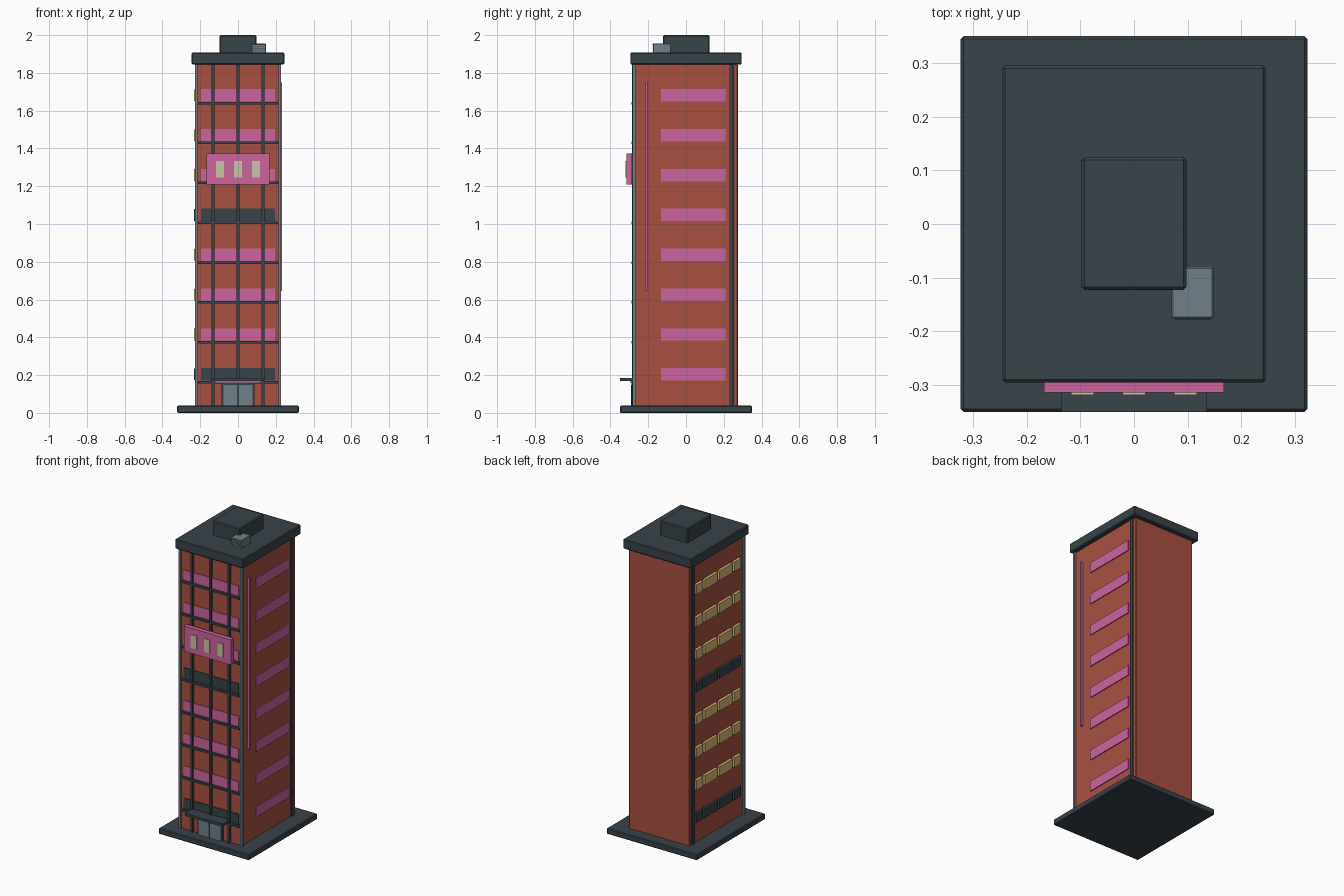
import bpy
import bmesh
from mathutils import Matrix, Vector

cube = bpy.data.objects.get("Cube")
if cube:
    bpy.data.objects.remove(cube, do_unlink=True)


def material(name, hex_code):
    rgb = [int(hex_code[i:i + 2], 16) / 255 for i in (0, 2, 4)]
    lin = [c / 12.92 if c < 0.04 else ((c + 0.055) / 1.055) ** 2.4 for c in rgb]
    m = bpy.data.materials.new(name)
    m.use_nodes = True
    m.diffuse_color = (*lin, 1)
    m.node_tree.nodes["Principled BSDF"].inputs["Base Color"].default_value = (*lin, 1)
    return m


BRICK = material("brick red", "A95042")
SLATE = material("dark slate", "384349")
PINK = material("pink", "CC659E")
CREAM = material("cream light", "CBC5A4")
YELLOW = material("warm window", "DDB876")
GLASS = material("grey glass", "71808A")


def boxes(name, mat, spans, bevel=0):
    """One object made of boxes, each given as x, y and z ranges."""
    bm = bmesh.new()
    for span in spans:
        mid = Vector([(a + b) / 2 for a, b in span])
        size = Vector([b - a for a, b in span])
        bmesh.ops.create_cube(bm, size=1, matrix=Matrix.LocRotScale(mid, None, size))
    mesh = bpy.data.meshes.new(name)
    bm.to_mesh(mesh)
    bm.free()
    mesh.materials.append(mat)
    obj = bpy.data.objects.new(name, mesh)
    bpy.context.collection.objects.link(obj)
    if bevel:
        mod = obj.modifiers.new("Bevel", "BEVEL")
        mod.width = bevel
        mod.segments = 1
    return obj


def around(c, width):
    return (c - width / 2, c + width / 2)


HALF = 0.217          # half width of the tower
FRONT = -0.27         # front wall
TOP = 1.845
FLOORS = [0.204 + 0.211 * i for i in range(8)]
DARK_FLOORS = (0, 4)

# Ground slab, tower and roof
boxes("base_slab", SLATE, [[(-0.323, 0.323), (-0.35, 0.35), (0, 0.038)]], 0.005)
boxes("tower_body", BRICK, [[(-HALF, HALF), (FRONT, 0.25), (0.01, TOP)]])
boxes("back_wall", BRICK, [[(-HALF, HALF), (0.25, 0.275), (0.03, TOP)]], 0.004)
boxes("roof_slab", SLATE, [[(-0.245, 0.245), (-0.295, 0.295), (TOP, 1.907)]], 0.005)
boxes("roof_house", SLATE, [[(-0.098, 0.098), (-0.123, 0.125), (1.9, 2.0)]], 0.006)

# Corner posts
boxes("front_corner_posts", GLASS,
      [[around(s * 0.221, 0.014), (-0.283, FRONT + 0.002), (0.038, TOP)] for s in (-1, 1)])
boxes("back_corner_posts", SLATE,
      [[around(s * 0.216, 0.014), (0.228, 0.25), (0.038, TOP)] for s in (-1, 1)])

# Front grid of mullions and ledges
boxes("front_mullions", SLATE,
      [[around(x, 0.015), (-0.285, FRONT), (0.038, TOP)] for x in (-0.132, 0, 0.132)])
boxes("front_ledges", SLATE,
      [[(-0.213, 0.213), (-0.288, FRONT), around(z - 0.041, 0.013)] for z in FLOORS])

# Window bands on each floor
for i, z in enumerate(FLOORS):
    dark = i in DARK_FLOORS
    height = around(z, 0.066)
    boxes(f"front_band_{i + 1}", SLATE if dark else PINK,
          [[(-0.196, 0.196), (-0.276, FRONT), height]])
    boxes(f"left_side_band_{i + 1}", PINK,
          [[(HALF, HALF + 0.006), (-0.133, 0.212), height]])
    panes = [(-0.23, -0.16), (-0.14, -0.01), (0.01, 0.14), (0.16, 0.225)]
    boxes(f"right_side_windows_{i + 1}", SLATE if dark else YELLOW,
          [[(-0.234, -HALF), pane, around(z, 0.062)] for pane in panes])

# Slim strip running up the left side
boxes("side_strip", PINK, [[(HALF, 0.233), around(-0.21, 0.01), (0.645, 1.75)]])

# Projecting sign box with lit panels
boxes("sign_box", PINK, [[(-0.168, 0.168), (-0.314, -0.285), (1.21, 1.373)]])
boxes("sign_panels", CREAM,
      [[around(x, 0.042), (-0.319, -0.313), (1.247, 1.333)] for x in (-0.096, 0, 0.096)])

# Entrance
boxes("canopy", SLATE, [[(-0.135, 0.135), (-0.35, FRONT), (0.168, 0.185)]])
boxes("canopy_light", PINK, [[(-0.12, 0.12), (-0.295, FRONT), (0.161, 0.169)]])
boxes("door_frame", SLATE, [[(-0.087, 0.087), (-0.288, FRONT), (0.038, 0.155)]])
boxes("doors", GLASS,
      [[around(s * 0.041, 0.074), (-0.292, -0.28), (0.038, 0.147)] for s in (-1, 1)])

# Rooftop cooling unit with slats
boxes("roof_unit", GLASS, [[(0.07, 0.148), (-0.176, -0.08), (1.9, 1.956)]], 0.003)
boxes("roof_unit_slats", SLATE,
      [[(0.076, 0.142), (-0.178, -0.172), around(1.917 + 0.011 * i, 0.004)] for i in range(4)])
